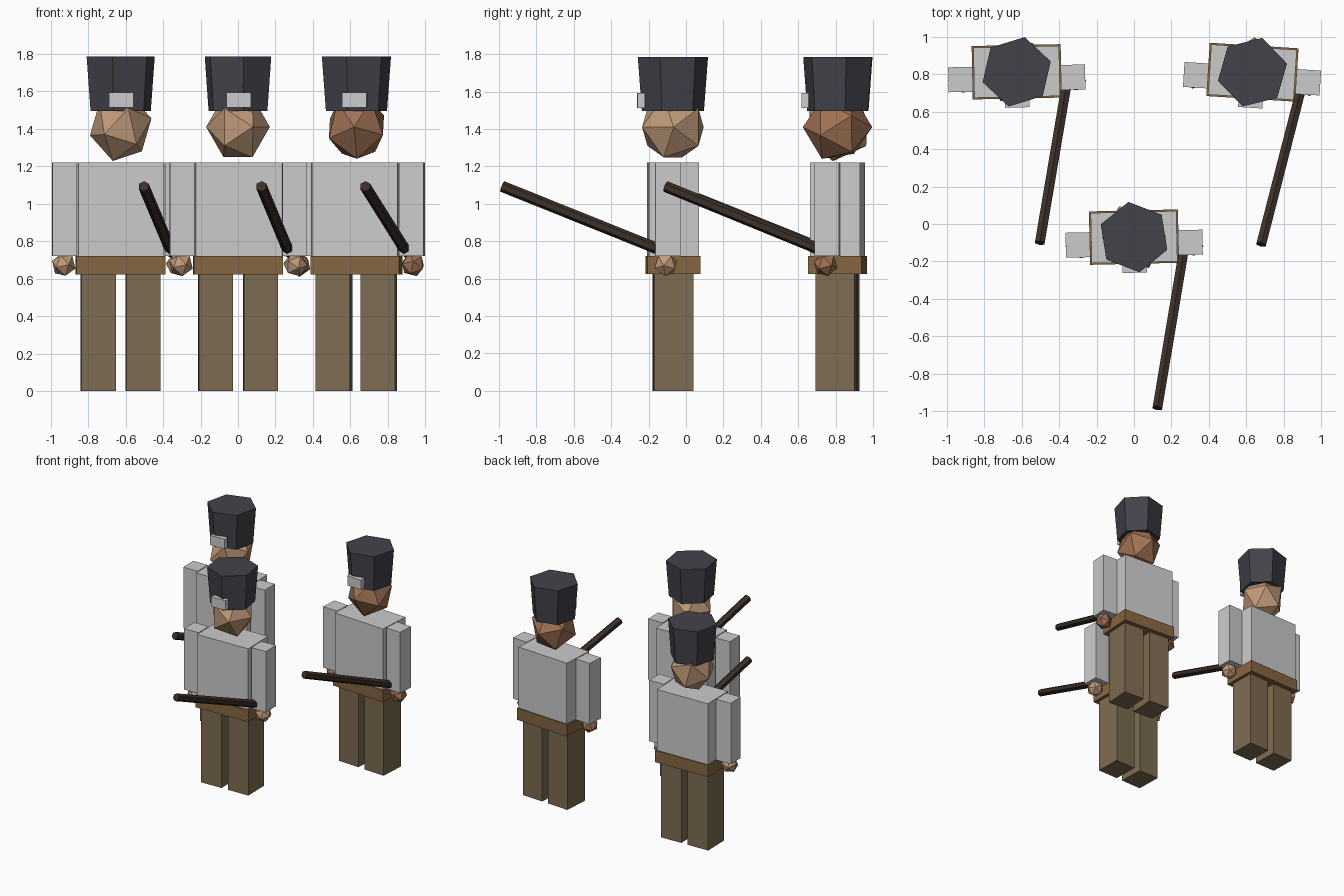
import bpy, bmesh
from math import radians
from mathutils import Matrix, Vector

if "Cube" in bpy.data.objects:
    bpy.data.objects.remove(bpy.data.objects["Cube"])


def material(name, rgb):
    m = bpy.data.materials.new(name)
    m.diffuse_color = (*rgb, 1)
    m.use_nodes = True
    m.node_tree.nodes["Principled BSDF"].inputs["Base Color"].default_value = m.diffuse_color
    return m


CLOTH = material("trouser_cloth", (0.21, 0.15, 0.085))
LEATHER = material("belt_leather", (0.24, 0.135, 0.055))
FELT = material("hat_felt", (0.055, 0.055, 0.07))
WOOD = material("dark_wood", (0.045, 0.03, 0.022))
TAN = material("tan_skin", (0.52, 0.32, 0.19))
BROWN = material("brown_skin", (0.36, 0.17, 0.09))


def rot(axis, deg):
    return Matrix.Rotation(radians(deg), 4, axis)


def finish(bm, name, mat, place):
    mesh = bpy.data.meshes.new(name)
    bm.to_mesh(mesh)
    bm.free()
    if mat:
        mesh.materials.append(mat)
    ob = bpy.data.objects.new(name, mesh)
    ob.matrix_world = place
    bpy.context.collection.objects.link(ob)


def box(name, center, size, mat, place):
    bm = bmesh.new()
    bmesh.ops.create_cube(bm, size=1, matrix=Matrix.Translation(center) @ Matrix.Diagonal((*size, 1)))
    finish(bm, name, mat, place)


def ball(name, center, radii, turn, mat, place):
    bm = bmesh.new()
    bmesh.ops.create_icosphere(bm, subdivisions=1, radius=1, matrix=Matrix.Translation(center)
                               @ Matrix.Diagonal((*radii, 1)) @ turn)
    finish(bm, name, mat, place)


def cone(name, start, end, r1, r2, spin, mat, place):
    a, b = Vector(start), Vector(end)
    bm = bmesh.new()
    turn = (b - a).to_track_quat('Z', 'Y').to_matrix().to_4x4() if abs((b - a).x) > 1e-4 else Matrix()
    bmesh.ops.create_cone(bm, cap_ends=True, segments=6, radius1=r1, radius2=r2, depth=(b - a).length,
                          matrix=Matrix.Translation((a + b) / 2) @ turn @ rot('Z', spin))
    finish(bm, name, mat, place)


def soldier(label, x, y, yaw, hat_angle, head_turn, skin):
    place = Matrix.Translation((x, y, 0)) @ rot('Z', yaw)
    # legs, arms and hands on both sides
    for side, s in (("left", -1), ("right", 1)):
        box(f"{label}_{side}_leg", (s * 0.12, 0, 0.315), (0.183, 0.21, 0.63), CLOTH, place)
        box(f"{label}_{side}_arm", (s * 0.3, -0.035, 0.97), (0.13, 0.133, 0.5), None, place)
        ball(f"{label}_{side}_hand", (s * 0.305, -0.045, 0.675), (0.066,) * 3,
             rot('Y', 70 + 25 * s) @ rot('X', yaw * 9), skin, place)
    # belt and coat
    box(f"{label}_belt", (0, 0, 0.672), (0.475, 0.285, 0.097), LEATHER, place)
    box(f"{label}_coat", (0, 0, 0.97), (0.457, 0.268, 0.5), None, place)
    # head, hat and badge
    ball(f"{label}_head", (0, 0, 1.41), (0.17, 0.186, 0.19), head_turn, skin, place)
    # a cone vertex starts on +y, so spin is measured from there
    cone(f"{label}_hat", (0, 0, 1.495), (0, 0, 1.785), 0.168, 0.19, hat_angle - 90 - yaw, FELT, place)
    box(f"{label}_badge", (0, -0.17, 1.553), (0.13, 0.04, 0.08), None, place)
    # musket held forward
    cone(f"{label}_musket", (0.272, -0.035, 0.738), (0.104, -0.915, 1.093), 0.03, 0.03, 0, WOOD, place)


soldier("rear_left", -0.626, 0.812, 1.2, 77, rot('Z', 15) @ rot('X', 58), TAN)
soldier("front", 0.0, -0.07, 1.3, 99, rot('X', -18) @ rot('Y', 90), TAN)
soldier("rear_right", 0.632, 0.81, -3.6, 74, rot('Y', 87) @ rot('X', 90), BROWN)
